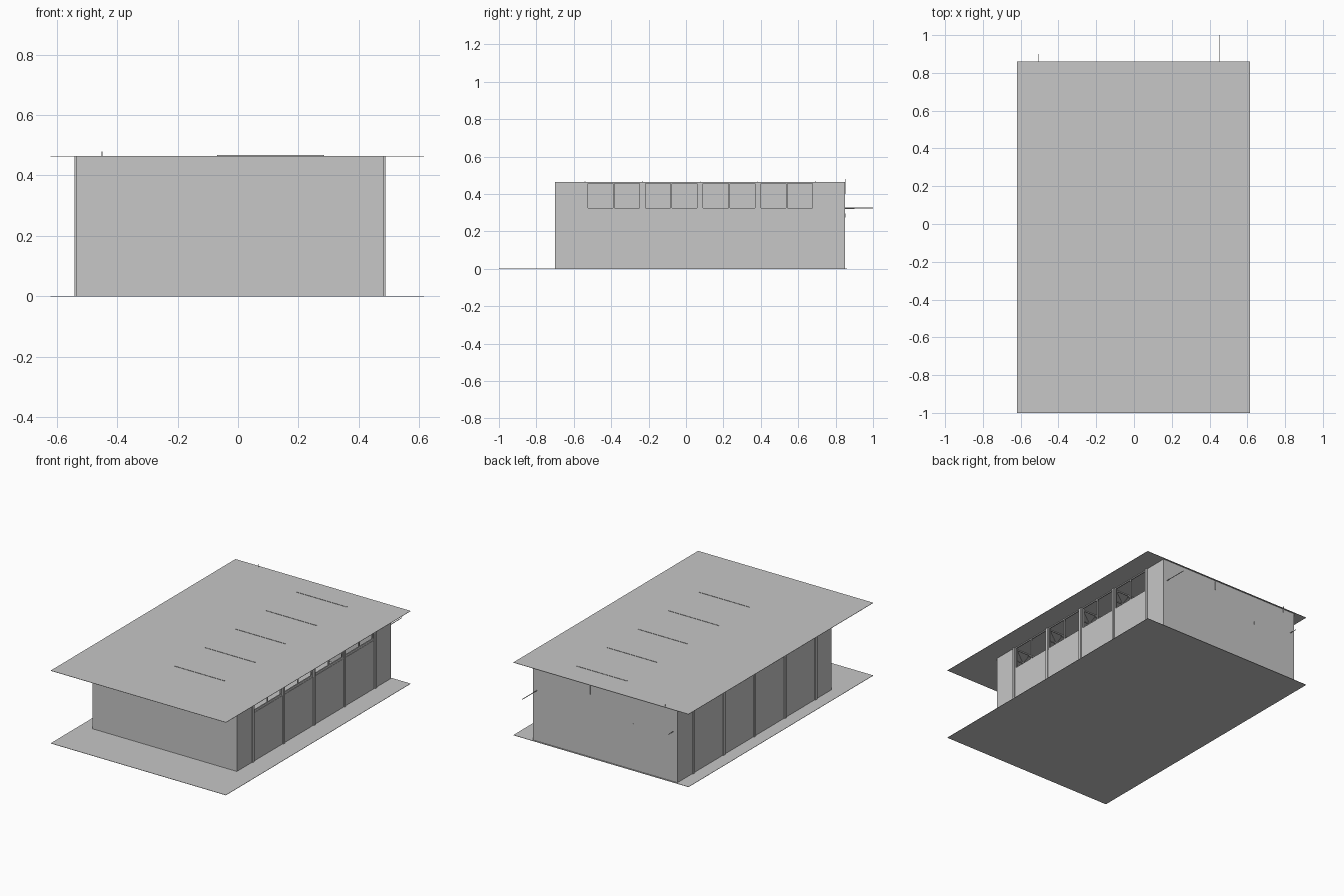
import bpy
import math
from mathutils import Vector

cube = bpy.data.objects.get("Cube")
if cube:
    bpy.data.objects.remove(cube, do_unlink=True)

grey = bpy.data.materials.new("light_grey")
grey.use_nodes = True
GREY = (0.57, 0.57, 0.57, 1)
grey.diffuse_color = GREY
grey.node_tree.nodes["Principled BSDF"].inputs["Base Color"].default_value = GREY


def box(name, x, y, z):
    """Box from (min, max) ranges on each axis."""
    verts = [(a, b, c) for a in x for b in y for c in z]
    faces = [(0, 1, 3, 2), (4, 6, 7, 5), (0, 4, 5, 1),
             (2, 3, 7, 6), (0, 2, 6, 4), (1, 5, 7, 3)]
    mesh = bpy.data.meshes.new(name)
    mesh.from_pydata(verts, [], faces)
    mesh.materials.append(grey)
    obj = bpy.data.objects.new(name, mesh)
    bpy.context.collection.objects.link(obj)
    return obj


def bar(name, start, end, half=0.002):
    """Square bar between two points."""
    start, end = Vector(start), Vector(end)
    d = end - start
    obj = box(name, (-half, half), (-half, half), (0, d.length))
    obj.location = start
    obj.rotation_mode = 'QUATERNION'
    obj.rotation_quaternion = d.to_track_quat('Z', 'Y')
    return obj


# Main dimensions
TOP = 0.465
SILL = 0.31
WX = (-0.535, 0.482)
WY = (-0.70, 0.85)
T = 0.012
columns = [-0.54 + 0.308 * i for i in range(5)]

# Floor and roof slabs
box("floor_slab", (-0.62, 0.615), (-1, 0.86), (0, 0.002))
box("roof_slab", (-0.62, 0.615), (-1, 0.86), (TOP - 0.002, TOP))

# Walls
box("front_wall", WX, (WY[0], WY[0] + T), (0, TOP))
box("back_wall", WX, (WY[1] - T, WY[1]), (0, TOP))
box("right_wall", (WX[0], WX[0] + T), WY, (0, TOP))
inner = (WX[1] - T, WX[1])
box("left_wall_lower", inner, WY, (0, SILL))
box("left_wall_front_pier", inner, (WY[0], columns[0]), (SILL, TOP))
box("left_wall_back_pier", inner, (columns[-1], WY[1]), (SILL, TOP))

# Columns and lattice roof trusses
LOW, HIGH, PANELS = 0.385, 0.459, 20
for i, y in enumerate(columns):
    yr = (y - 0.009, y + 0.009)
    box(f"left_column_{i}", (0.462, 0.488), yr, (0, TOP))
    box(f"right_column_{i}", (-0.541, -0.515), yr, (0, TOP))
    chord = (y - 0.003, y + 0.003)
    box(f"truss_top_{i}", (-0.52, 0.465), chord, (HIGH - 0.003, HIGH + 0.003))
    box(f"truss_bottom_{i}", (-0.52, 0.465), chord, (LOW - 0.003, LOW + 0.003))
    box(f"truss_ridge_{i}", (-0.07, 0.285), (y - 0.002, y + 0.002), (HIGH, TOP + 0.002))
    step = 0.98 / PANELS
    for k in range(PANELS):
        a, b = (LOW, HIGH) if k % 2 else (HIGH, LOW)
        x = -0.52 + k * step
        bar(f"truss_web_{i}_{k}", (x, y, a), (x + step, y, b))

# Window frames, one per bay with a centre mullion
frame_x = (0.473, 0.480)
for i in range(4):
    y0, y1 = columns[i] + 0.009, columns[i + 1] - 0.009
    mid = (y0 + y1) / 2
    box(f"window_sill_{i}", frame_x, (y0, y1), (SILL, SILL + 0.014))
    box(f"window_head_{i}", frame_x, (y0, y1), (TOP - 0.008, TOP - 0.002))
    for j, y in enumerate((y0 + 0.003, mid, y1 - 0.003)):
        box(f"window_mullion_{i}_{j}", frame_x, (y - 0.004, y + 0.004), (SILL, TOP - 0.002))

# Thin rods on the back wall and a pin at the roof edge
bar("long_back_rod", (0.455, 0.84, 0.325), (0.455, 1.0, 0.325), 0.0015)
bar("short_back_rod", (-0.505, 0.84, 0.32), (-0.505, 0.90, 0.32), 0.0015)
bar("roof_edge_pin", (-0.45, 0.852, 0.44), (-0.45, 0.852, 0.48), 0.0012)
bar("back_wall_strip", (0.08, 0.851, 0.40), (0.08, 0.851, 0.455), 0.0015)
bar("back_wall_stud", (-0.225, 0.851, 0.275), (-0.225, 0.851, 0.295), 0.0015)
